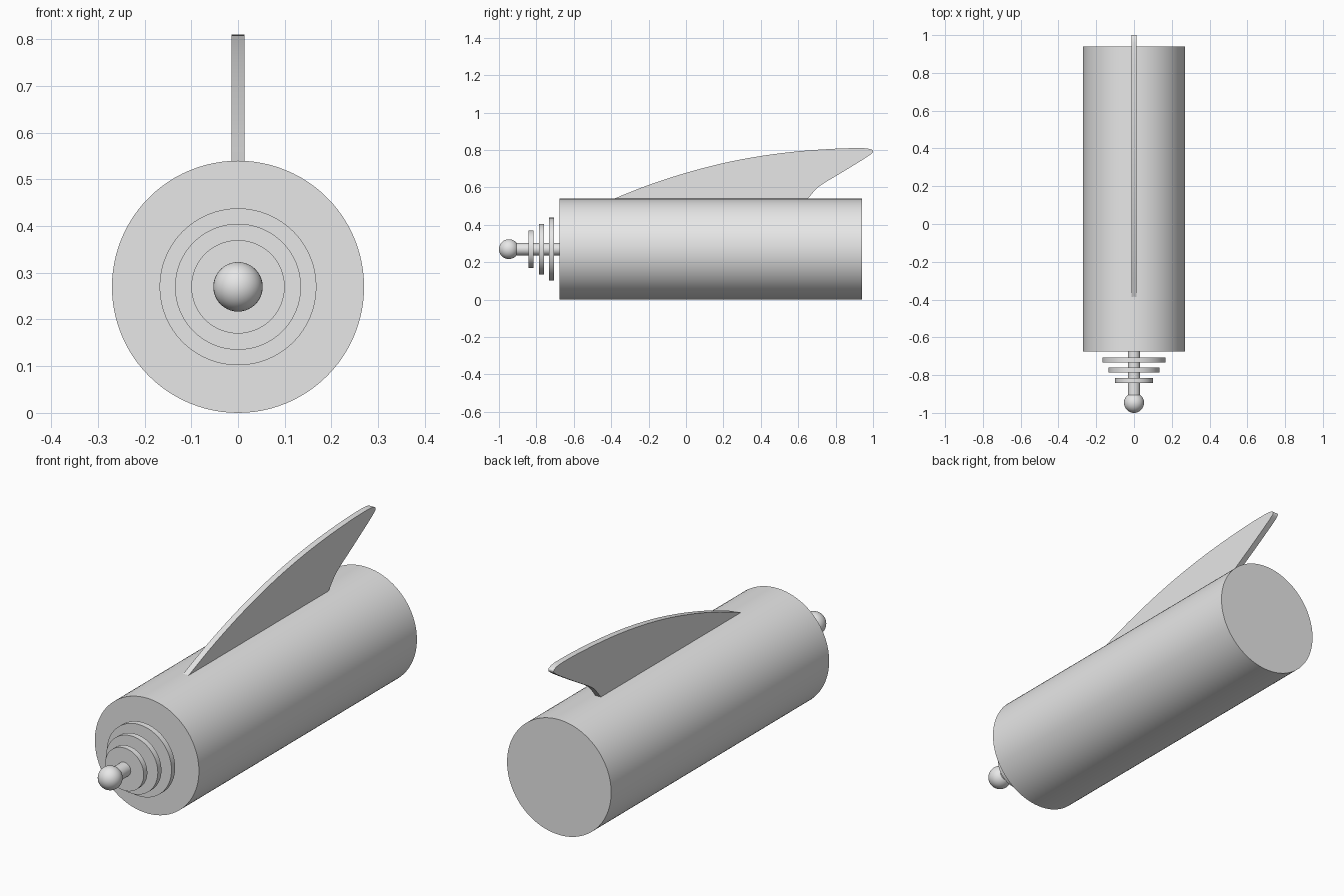
import bpy, bmesh, math
from mathutils import Matrix, Vector

if "Cube" in bpy.data.objects:
    bpy.data.objects.remove(bpy.data.objects["Cube"])

AXIS_Z = 0.27  # height of the shared centre axis

grey = bpy.data.materials.new("light_grey")
grey.diffuse_color = (0.8, 0.8, 0.8, 1)
grey.use_nodes = True
grey.node_tree.nodes["Principled BSDF"].inputs["Base Color"].default_value = grey.diffuse_color


def finish(name, bm):
    bmesh.ops.recalc_face_normals(bm, faces=bm.faces[:])
    mesh = bpy.data.meshes.new(name)
    bm.to_mesh(mesh)
    bm.free()
    mesh.materials.append(grey)
    obj = bpy.data.objects.new(name, mesh)
    bpy.context.collection.objects.link(obj)
    bpy.ops.object.select_all(action='DESELECT')
    obj.select_set(True)
    bpy.context.view_layer.objects.active = obj
    bpy.ops.object.shade_smooth_by_angle(angle=math.radians(30))
    return obj


def cylinder(name, radius, y0, y1, sides=64):
    bm = bmesh.new()
    place = Matrix.Translation((0, (y0 + y1) / 2, AXIS_Z)) @ Matrix.Rotation(math.pi / 2, 4, 'X')
    bmesh.ops.create_cone(bm, cap_ends=True, segments=sides, radius1=radius,
                          radius2=radius, depth=y1 - y0, matrix=place)
    return finish(name, bm)


def smooth_curve(points, steps=6):
    """Catmull-Rom curve through the points."""
    p = [Vector(q) for q in points]
    p = [2 * p[0] - p[1]] + p + [2 * p[-1] - p[-2]]
    out = []
    for a, b, c, d in zip(p, p[1:], p[2:], p[3:]):
        for i in range(steps):
            t = i / steps
            out.append(0.5 * (2 * b + (c - a) * t + (2 * a - 5 * b + 4 * c - d) * t * t
                              + (3 * b - a - 3 * c + d) * t ** 3))
    return out + [p[-2]]


# Main barrel and the thin rod at the front
cylinder("barrel", 0.27, -0.675, 0.94, 96)
cylinder("front_rod", 0.033, -0.92, -0.66, 32)

# Three discs, growing towards the barrel
for i, radius in enumerate((0.10, 0.135, 0.168)):
    y = -0.828 + i * 0.0545
    cylinder(f"disc_{i + 1}", radius, y - 0.0135, y + 0.0135)

# Ball at the end of the rod
bm = bmesh.new()
bmesh.ops.create_uvsphere(bm, u_segments=32, v_segments=20, radius=0.053,
                          matrix=Matrix.Translation((0, -0.947, AXIS_Z)))
finish("ball_tip", bm)

# Swept fin: curved outline in the y-z plane, given thickness along x
outline = smooth_curve([(-0.39, 0.538), (-0.2, 0.613), (0, 0.678), (0.2, 0.73), (0.4, 0.768),
                        (0.6, 0.793), (0.8, 0.807), (0.93, 0.81), (0.98, 0.806), (1.0, 0.793),
                        (0.975, 0.768), (0.85, 0.69), (0.73, 0.618), (0.69, 0.585), (0.65, 0.538)])
outline += [Vector((0.65, 0.50)), Vector((-0.39, 0.50))]
bm = bmesh.new()
face = bm.faces.new([bm.verts.new((-0.014, y, z)) for y, z in outline])
ext = bmesh.ops.extrude_face_region(bm, geom=[face])
bmesh.ops.translate(bm, vec=(0.028, 0, 0),
                    verts=[g for g in ext["geom"] if isinstance(g, bmesh.types.BMVert)])
finish("fin", bm)
